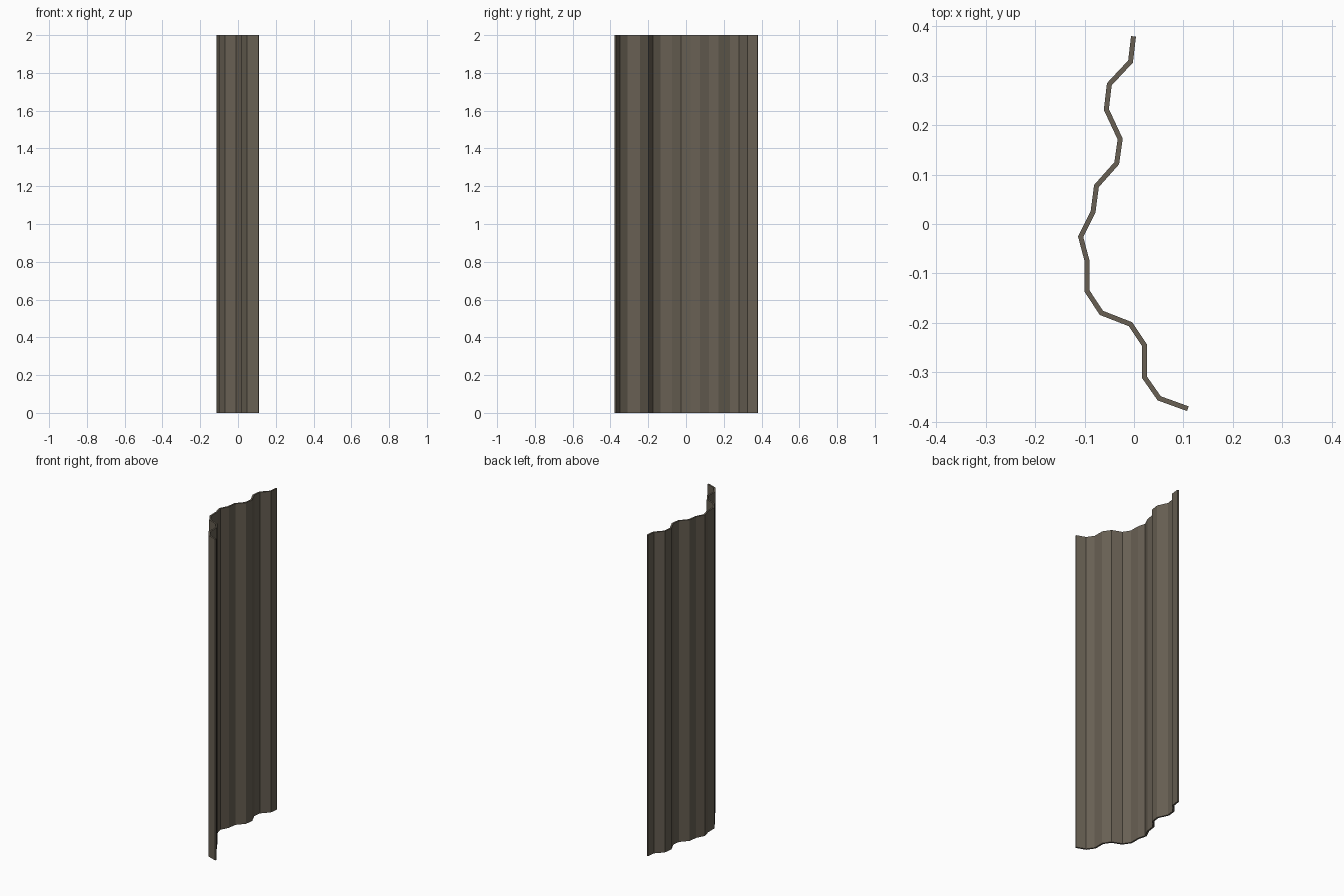
import bpy
from mathutils import Vector

if "Cube" in bpy.data.objects:
    bpy.data.objects.remove(bpy.data.objects["Cube"])

HEIGHT = 2.0
THICK = 0.010

# Centre line of the bent corrugated sheet, seen from above
PATH = [Vector(p) for p in (
    (-0.001, 0.380), (-0.007, 0.329), (-0.050, 0.283), (-0.056, 0.232),
    (-0.028, 0.172), (-0.035, 0.123), (-0.076, 0.077), (-0.083, 0.024),
    (-0.108, -0.026), (-0.095, -0.075), (-0.095, -0.136), (-0.066, -0.180),
    (-0.007, -0.203), (0.021, -0.245), (0.021, -0.310), (0.051, -0.353),
    (0.109, -0.374))]


def normal(a, b):
    d = (b - a).normalized()
    return Vector((-d.y, d.x))


def mitre_offsets(path, half):
    """Offset vector at each path point that keeps the sheet thickness even."""
    seg = [normal(a, b) for a, b in zip(path, path[1:])]
    out = []
    for i in range(len(path)):
        n0, n1 = seg[max(i - 1, 0)], seg[min(i, len(seg) - 1)]
        m = (n0 + n1).normalized()
        out.append(m * (half / m.dot(n0)))
    return out


rust = bpy.data.materials.new("weathered brown metal")
rust.diffuse_color = (0.138, 0.117, 0.087, 1.0)
rust.use_nodes = True
rust.node_tree.nodes["Principled BSDF"].inputs["Base Color"].default_value = rust.diffuse_color

# Four vertices per path point: left/right side, bottom/top
verts, faces = [], []
for p, o in zip(PATH, mitre_offsets(PATH, THICK / 2)):
    for q in (p + o, p - o):
        verts += [(q.x, q.y, 0.0), (q.x, q.y, HEIGHT)]

# Sides, top and bottom edges of each panel
for i in range(len(PATH) - 1):
    a, b = 4 * i, 4 * i + 4
    faces += [(a, a + 1, b + 1, b), (a + 2, b + 2, b + 3, a + 3),
              (a + 1, a + 3, b + 3, b + 1), (a, b, b + 2, a + 2)]

# End caps
e = 4 * (len(PATH) - 1)
faces += [(0, 2, 3, 1), (e, e + 1, e + 3, e + 2)]

mesh = bpy.data.meshes.new("corrugated_sheet")
mesh.from_pydata(verts, [], faces)
mesh.materials.append(rust)
mesh.validate()
sheet = bpy.data.objects.new("corrugated_sheet", mesh)
bpy.context.collection.objects.link(sheet)

# Make all faces point outwards
import bmesh
bm = bmesh.new()
bm.from_mesh(mesh)
bmesh.ops.recalc_face_normals(bm, faces=bm.faces)
bm.to_mesh(mesh)
bm.free()
